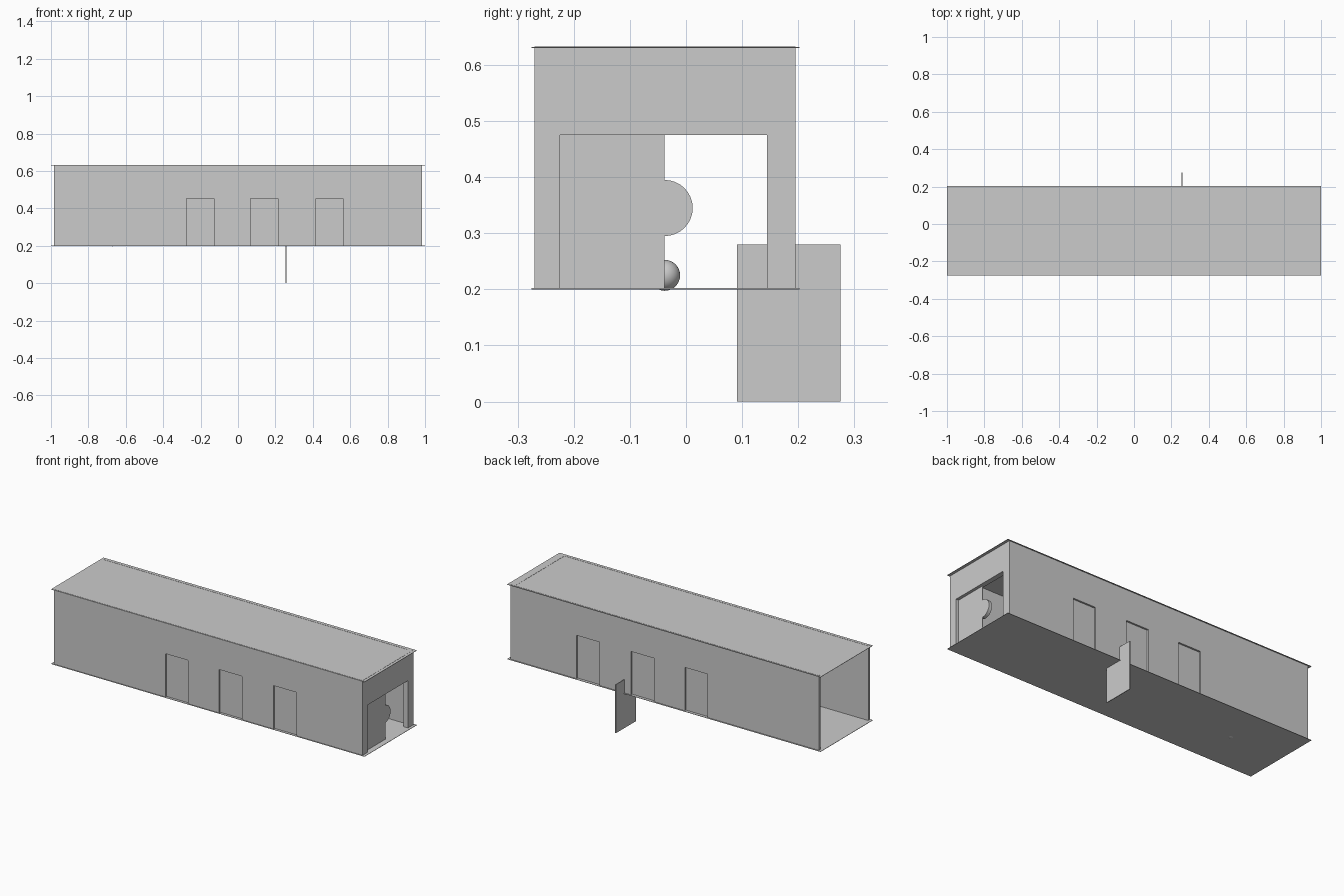
import bpy, bmesh, math
from mathutils import Matrix

if "Cube" in bpy.data.objects:
    bpy.data.objects.remove(bpy.data.objects["Cube"])

FLOOR, TOP = 0.20, 0.633


def box(name, lo, hi):
    bm = bmesh.new()
    bmesh.ops.create_cube(bm, size=1)
    for v in bm.verts:
        v.co = [(a + b) / 2 + c * (b - a) for a, b, c in zip(lo, hi, v.co)]
    return finish(name, bm)


def finish(name, bm):
    bmesh.ops.recalc_face_normals(bm, faces=bm.faces)
    me = bpy.data.meshes.new(name)
    bm.to_mesh(me)
    bm.free()
    ob = bpy.data.objects.new(name, me)
    bpy.context.collection.objects.link(ob)
    return ob


def slab(name, profile, start, depth, axis):
    """Extrude an outline (u, z) along x or y."""
    bm = bmesh.new()
    place = (lambda u, z: (start, u, z)) if axis == 'x' else (lambda u, z: (u, start, z))
    face = bm.faces.new([bm.verts.new(place(u, z)) for u, z in profile])
    ext = bmesh.ops.extrude_face_region(bm, geom=[face])
    move = (depth, 0, 0) if axis == 'x' else (0, depth, 0)
    bmesh.ops.translate(bm, vec=move, verts=[g for g in ext['geom'] if isinstance(g, bmesh.types.BMVert)])
    return finish(name, bm)


def notched(u0, u1, openings):
    """Wall outline with doorways cut up from the floor: (left, right, height)."""
    pts = [(u0, TOP), (u0, FLOOR)]
    for a, b, h in openings:
        pts += [(a, FLOOR), (a, h), (b, h), (b, FLOOR)]
    return pts + [(u1, FLOOR), (u1, TOP)]


# Floor and roof sheets
for name, z in (("floor", FLOOR), ("roof", TOP - 0.003)):
    box(name, (-1, -0.275, z), (1, 0.202, z + 0.002))

# Long side walls with three recessed doors each
doors = [(a, a + 0.146, 0.452) for a in (-0.275, 0.068, 0.416)]
for side, y, panel_y in (("front", -0.27, -0.260), ("back", 0.181, 0.181)):
    slab(side + "_wall", notched(-0.984, 0.984, doors), y, 0.014, 'y')
    for i, (a, b, h) in enumerate(doors):
        box(f"{side}_door_{i + 1}", (a, panel_y, FLOOR), (b, panel_y + 0.004, h))

# End wall with a wide doorway; the opposite end stays open
slab("end_wall", notched(-0.27, 0.195, [(-0.225, 0.144, 0.475)]), 0.955, 0.029, 'x')

# Two sliding leaves: one in the doorway, one lying loose through the back wall
box("closed_leaf", (0.963, -0.225, FLOOR), (0.967, -0.038, 0.475))
box("loose_leaf", (0.255, 0.091, 0), (0.259, 0.275, 0.28))

# Round handle disc behind the leaf edge
bm = bmesh.new()
bmesh.ops.create_cone(bm, cap_ends=True, segments=32, radius1=0.05, radius2=0.05, depth=0.02,
                      matrix=Matrix.Translation((0.955, -0.038, 0.345)) @ Matrix.Rotation(math.pi / 2, 4, 'Y'))
disc = finish("handle_disc", bm)

# Ball resting on the floor inside
bm = bmesh.new()
bmesh.ops.create_uvsphere(bm, u_segments=32, v_segments=16, radius=0.0275,
                          matrix=Matrix.Translation((-0.67, -0.038, 0.225)))
ball = finish("ball", bm)

for ob in (disc, ball):
    bpy.ops.object.select_all(action='DESELECT')
    ob.select_set(True)
    bpy.context.view_layer.objects.active = ob
    bpy.ops.object.shade_smooth_by_angle()
